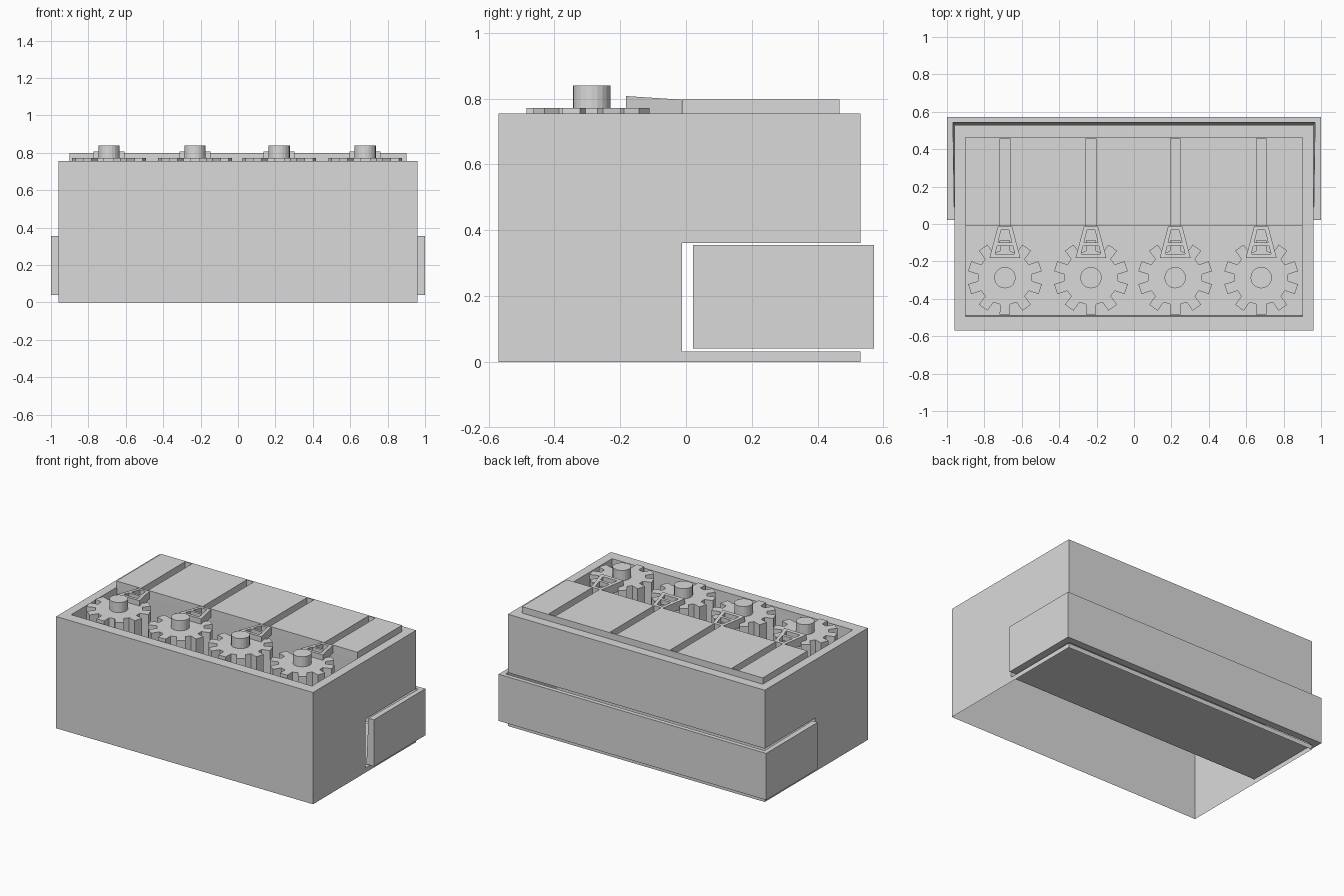
import bpy
import bmesh
from math import cos, sin, tau

if "Cube" in bpy.data.objects:
    bpy.data.objects.remove(bpy.data.objects["Cube"])

grey = bpy.data.materials.new("light grey")
grey.use_nodes = True
colour = (0.7, 0.7, 0.7, 1)
grey.diffuse_color = colour
grey.node_tree.nodes["Principled BSDF"].inputs["Base Color"].default_value = colour

GEAR_X = (-0.69, -0.23, 0.22, 0.68)
GEAR_Y = -0.287
SPLIT_Y = -0.012


def rect(x0, x1, y0, y1):
    return [(x0, y0), (x1, y0), (x1, y1), (x0, y1)]


def mirrored(points):
    return [(-x, y) for x, y in reversed(points)]


def prisms(name, outlines, z0, z1, offset=(0, 0)):
    """One object made of upright prisms over flat outlines."""
    bm = bmesh.new()
    for outline in outlines:
        verts = [bm.verts.new((x + offset[0], y + offset[1], z0)) for x, y in outline]
        face = bm.faces.new(verts)
        new = bmesh.ops.extrude_face_region(bm, geom=[face])["geom"]
        for v in new:
            if isinstance(v, bmesh.types.BMVert):
                v.co.z = z1
    bmesh.ops.recalc_face_normals(bm, faces=bm.faces)
    mesh = bpy.data.meshes.new(name)
    bm.to_mesh(mesh)
    bm.free()
    mesh.materials.append(grey)
    obj = bpy.data.objects.new(name, mesh)
    bpy.context.collection.objects.link(obj)
    return obj


def cut(target, cutter):
    mod = target.modifiers.new("cut", "BOOLEAN")
    mod.operation = "DIFFERENCE"
    mod.solver = "EXACT"
    mod.object = cutter
    bpy.context.view_layer.objects.active = target
    bpy.ops.object.modifier_apply(modifier=mod.name)
    bpy.data.objects.remove(cutter)


# Housing with the gear well and a slot right through its rear half
housing = prisms("housing", [rect(-0.96, 0.96, -0.57, 0.53)], 0, 0.755)
well = prisms("well_cutter", [rect(-0.9, 0.9, -0.5, SPLIT_Y)], 0.45, 1)
for v in well.data.vertices:
    if v.co.z < 0.5:
        v.co.y += 0.01
cut(housing, well)
cut(housing, prisms("slot_cutter", [rect(-1.1, 1.1, SPLIT_Y, 0.7)], 0.031, 0.361))

# The underside is open
bm = bmesh.new()
bm.from_mesh(housing.data)
under = [f for f in bm.faces if all(v.co.z < 0.001 for v in f.verts)]
bmesh.ops.delete(bm, geom=under, context="FACES")
bm.to_mesh(housing.data)
bm.free()

# Strap around the back and sides, its inner faces sloping in towards the bottom
half = [(1.0, 0.572), (1.0, 0.022), (0.96, 0.022), (0.968, 0.543)]
strap = prisms("strap", [half + mirrored(half)], 0.04, 0.355)
for v in strap.data.vertices:
    if v.co.z < 0.1 and abs(v.co.x) < 0.99:
        v.co.x *= 0.984
        if v.co.y > 0.5:
            v.co.y -= 0.02

# Raised cover plate with a channel in line with each gear, closed at the back
cover = prisms("cover_plate", [rect(-0.9, 0.9, SPLIT_Y, 0.466)], 0.75, 0.798)
cut(cover, prisms("channel_cutter",
                  [rect(x - 0.026, x + 0.026, -0.1, 0.458) for x in GEAR_X], 0.7, 0.9))

# Gear outline: ten straight teeth around a round body
TEETH, ROOT, TIP = 10, 0.145, 0.2
gear = []
for i in range(TEETH):
    a = tau * (i + 0.5) / TEETH
    for r, d in ((ROOT, -0.19), (TIP, -0.14), (TIP, 0.14), (ROOT, 0.19)):
        gear.append((r * cos(a + d), r * sin(a + d)))
circle = [(0.057 * cos(tau * i / 20), 0.057 * sin(tau * i / 20)) for i in range(20)]

# Pawl outline: a tapered open frame with a crossbar
side = [(0.083, -0.183), (0.058, -0.183), (0.016, -0.013), (0.038, -0.013)]
pawl = [side, mirrored(side),
        rect(-0.07, 0.07, -0.183, -0.16),
        rect(-0.045, 0.045, -0.118, -0.1),
        rect(-0.025, 0.025, -0.033, -0.013)]

for n, x in enumerate(GEAR_X, 1):
    prisms(f"gear_{n}", [gear], 0.5, 0.772, (x, GEAR_Y))
    prisms(f"hub_{n}", [circle], 0.7, 0.84, (x, GEAR_Y))
    arm = prisms(f"pawl_{n}", pawl, 0.745, 0.797, (x, 0))
    for v in arm.data.vertices:
        if v.co.z > 0.78:
            v.co.z -= 0.065 * (v.co.y + 0.015)
